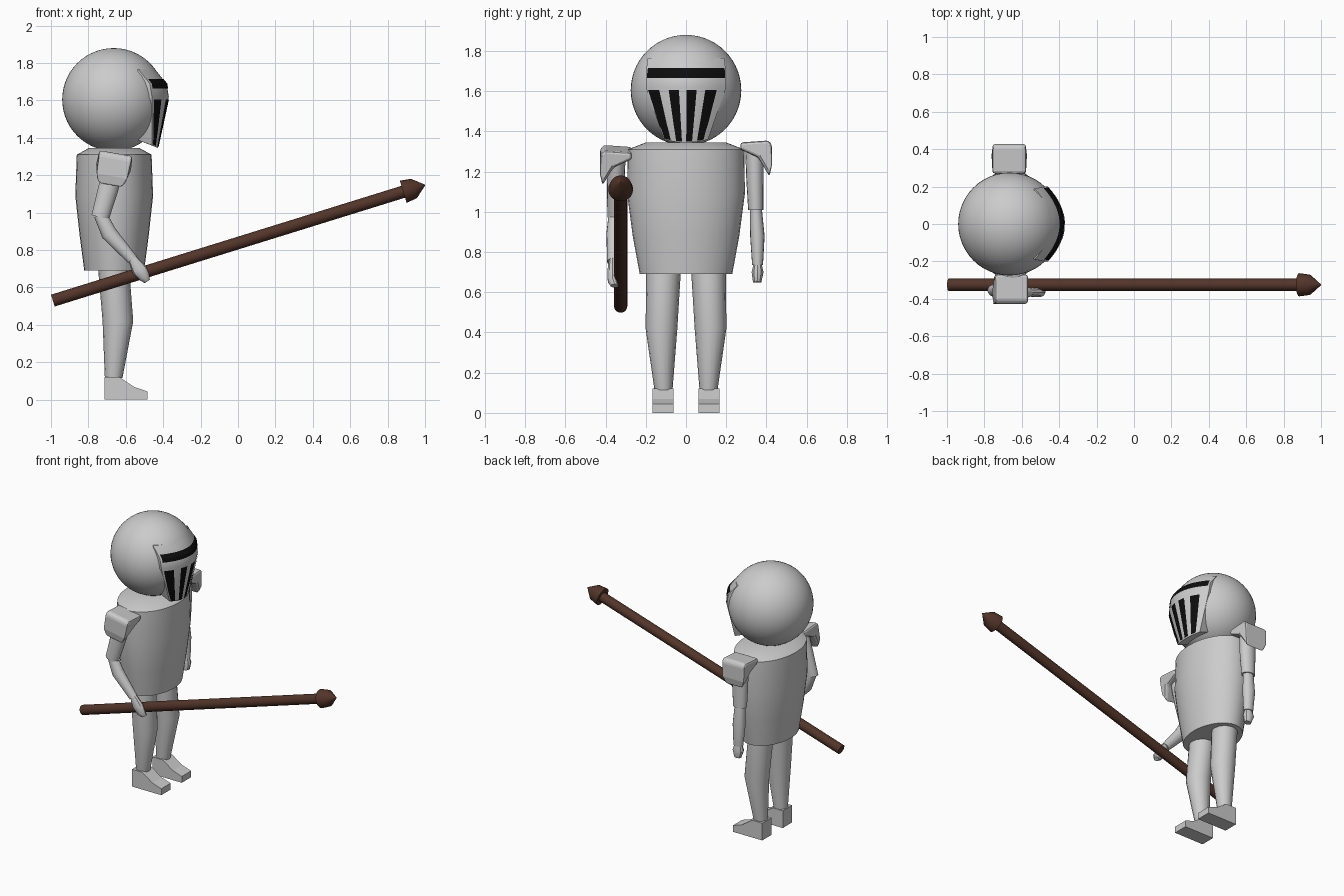
import bpy, bmesh
from math import sin, cos, pi, radians
from mathutils import Vector, Matrix

if "Cube" in bpy.data.objects:
    bpy.data.objects.remove(bpy.data.objects["Cube"])


def material(name, rgb):
    m = bpy.data.materials.new(name)
    m.diffuse_color = (*rgb, 1)
    m.use_nodes = True
    m.node_tree.nodes["Principled BSDF"].inputs["Base Color"].default_value = m.diffuse_color
    return m


BROWN = material("wood", (0.085, 0.035, 0.022))
BLACK = material("dark", (0.004, 0.004, 0.004))


def finish(name, bm, mat=None, smooth=True):
    bmesh.ops.recalc_face_normals(bm, faces=bm.faces)
    me = bpy.data.meshes.new(name)
    bm.to_mesh(me)
    bm.free()
    ob = bpy.data.objects.new(name, me)
    bpy.context.collection.objects.link(ob)
    if mat:
        me.materials.append(mat)
    if smooth:
        bpy.ops.object.select_all(action='DESELECT')
        ob.select_set(True)
        bpy.context.view_layer.objects.active = ob
        bpy.ops.object.shade_smooth_by_angle(angle=radians(35))
    return ob


def skin(name, rings, mat=None, smooth=True):
    """Closed loft through rings with equal point counts."""
    bm = bmesh.new()
    rows = [[bm.verts.new(p) for p in r] for r in rings]
    n = len(rows[0])
    for a, b in zip(rows, rows[1:]):
        for i in range(n):
            j = (i + 1) % n
            bm.faces.new((a[i], a[j], b[j], b[i]))
    bm.faces.new(rows[0])
    bm.faces.new(rows[-1])
    return finish(name, bm, mat, smooth)


def tube(name, pts, n=16, mat=None, flat=False):
    """Elliptical tube; pts are (x, y, z, radius in xz plane, radius in y)."""
    rings = []
    for i, (x, y, z, a, b) in enumerate(pts):
        p, q = pts[max(i - 1, 0)], pts[min(i + 1, len(pts) - 1)]
        t = Vector((q[0] - p[0], 0, q[2] - p[2])).normalized()
        u = Vector((1, 0, 0)) if flat else Vector((t.z, 0, -t.x))
        rings.append([Vector((x, y, z)) + u * a * cos(2 * pi * k / n)
                      + Vector((0, b * sin(2 * pi * k / n), 0)) for k in range(n)])
    return skin(name, rings, mat)


def prism(name, outline, axis_point):
    """Sweep a 2D outline between two ends given by axis_point(p, side)."""
    return skin(name, [[axis_point(p, s) for p in outline] for s in (-1, 1)], smooth=False)


# Helmet
bm = bmesh.new()
bmesh.ops.create_uvsphere(bm, u_segments=48, v_segments=28, radius=0.275,
                          matrix=Matrix.Translation((-0.665, 0, 1.605)))
finish("helmet", bm)

# Visor: rows of z, front x, half width, sag
ROWS = [(1.345, -0.43, 0.11, 0.03), (1.62, -0.37, 0.20, 0.09),
        (1.69, -0.382, 0.20, 0.09), (1.765, -0.442, 0.19, 0.09)]


def visor_point(u, z, off=0.0):
    for a, b in zip(ROWS, ROWS[1:]):
        if z <= b[0]:
            break
    t = (z - a[0]) / (b[0] - a[0])
    xf, hw, sag = (a[i] + (b[i] - a[i]) * t for i in (1, 2, 3))
    return Vector((xf - sag * u * u + off, hw * u * (1 + off), z + 0.015 * u * u * (z < 1.4)))


rings = []
for i, row in enumerate(ROWS):
    front = [visor_point(k / 8, row[0]) for k in range(-8, 9)]
    zb = row[0] + (0.045 if i == 0 else 0)
    rings.append(front + [Vector((-0.54, s * row[2] * 0.95, zb)) for s in (1, -1)])
skin("visor", rings)


# Dark slots laid over the visor
def slot(name, u0, u1, z0, z1, nu, nz):
    bm = bmesh.new()
    g = [[bm.verts.new(visor_point(u0 + (u1 - u0) * i / nu, z0 + (z1 - z0) * j / nz, 0.004))
          for i in range(nu + 1)] for j in range(nz + 1)]
    for j in range(nz):
        for i in range(nu):
            bm.faces.new((g[j][i], g[j][i + 1], g[j + 1][i + 1], g[j + 1][i]))
    ob = finish(name, bm, BLACK, False)
    if ob.data.polygons[0].normal.x < 0:
        ob.data.flip_normals()


slot("eye_slot", -0.96, 0.97, 1.665, 1.715, 20, 2)
for k, (u0, u1) in enumerate(((-0.96, -0.68), (-0.44, -0.18), (0.01, 0.27), (0.49, 0.78))):
    slot(f"breath_slot_{k}", u0, u1, 1.35, 1.605, 4, 6)

# Torso
tube("torso", [(-0.662, 0, z, a, b) for z, a, b in (
    (0.69, 0.16, 0.23), (0.88, 0.185, 0.265), (1.09, 0.208, 0.293),
    (1.31, 0.20, 0.29), (1.345, 0.136, 0.20))], 32, flat=True)

FOOT = [(-0.715, 0), (-0.485, 0), (-0.485, 0.045), (-0.555, 0.068), (-0.635, 0.122), (-0.715, 0.122)]
PAD = [(0.27, 1.345), (0.41, 1.355), (0.427, 1.335), (0.427, 1.23),
       (0.415, 1.175), (0.36, 1.27), (0.27, 1.31)]

for side, s in (("right", -1), ("left", 1)):
    # Legs and feet
    tube(f"{side}_leg", [(-0.665, s * 0.112, 0.70, 0.083, 0.086),
                         (-0.642, s * 0.122, 0.42, 0.082, 0.079),
                         (-0.665, s * 0.112, 0.115, 0.047, 0.045)], 16, flat=True)
    prism(f"{side}_foot", FOOT, lambda p, e: Vector((p[0], s * 0.115 + e * 0.052, p[1])))
    # Shoulder pads, the right one tilted with the raised arm
    pad = prism(f"{side}_shoulder_pad", PAD, lambda p, e: Vector(
        (e * (0.065 if p[1] < 1.2 else 0.09), s * p[0], p[1] - 1.27)))
    tilt = 10 if s < 0 else 0
    pad.matrix_world = Matrix.Translation((-0.667, 0, 1.235 if s < 0 else 1.27)) @ \
        Matrix.Rotation(radians(tilt), 4, 'Y')
    bev = pad.modifiers.new("round", 'BEVEL')
    bev.width, bev.segments = 0.018, 2

# Hanging left arm
tube("left_upper_arm", [(-0.665, 0.34, 1.32, 0.055, 0.046), (-0.665, 0.343, 1.16, 0.056, 0.043),
                        (-0.667, 0.347, 1.01, 0.048, 0.038)])
tube("left_forearm", [(-0.667, 0.347, 1.02, 0.036, 0.03), (-0.665, 0.355, 0.88, 0.044, 0.036),
                      (-0.66, 0.356, 0.735, 0.034, 0.027)])
tube("left_hand", [(-0.66, 0.356, 0.745, 0.025, 0.02), (-0.66, 0.356, 0.70, 0.04, 0.031),
                   (-0.655, 0.354, 0.65, 0.025, 0.022)], 10)

# Bent right arm gripping the lance
tube("right_upper_arm", [(-0.655, -0.345, 1.28, 0.055, 0.045), (-0.696, -0.35, 1.12, 0.054, 0.043),
                         (-0.737, -0.355, 0.975, 0.048, 0.036)])
tube("right_forearm", [(-0.737, -0.355, 0.99, 0.035, 0.03), (-0.69, -0.36, 0.89, 0.043, 0.036),
                       (-0.565, -0.365, 0.75, 0.029, 0.027)])
tube("right_hand", [(-0.57, -0.365, 0.765, 0.022, 0.02), (-0.53, -0.366, 0.70, 0.04, 0.026),
                    (-0.50, -0.366, 0.655, 0.03, 0.024), (-0.485, -0.355, 0.632, 0.016, 0.02)], 10)

# Lance: shaft with a blunt cone tip
A, B = Vector((-0.99, -0.325, 0.53)), Vector((1.0, -0.325, 1.148))
d = (B - A).normalized()
tube("lance_shaft", [(*A, 0.033, 0.033), (*(B - d * 0.1), 0.033, 0.033)], 20, BROWN)
tube("lance_tip", [(*(B - d * t), r, r) for t, r in ((0.122, 0.062), (0.062, 0.054), (0, 0.002))],
     20, BROWN)
